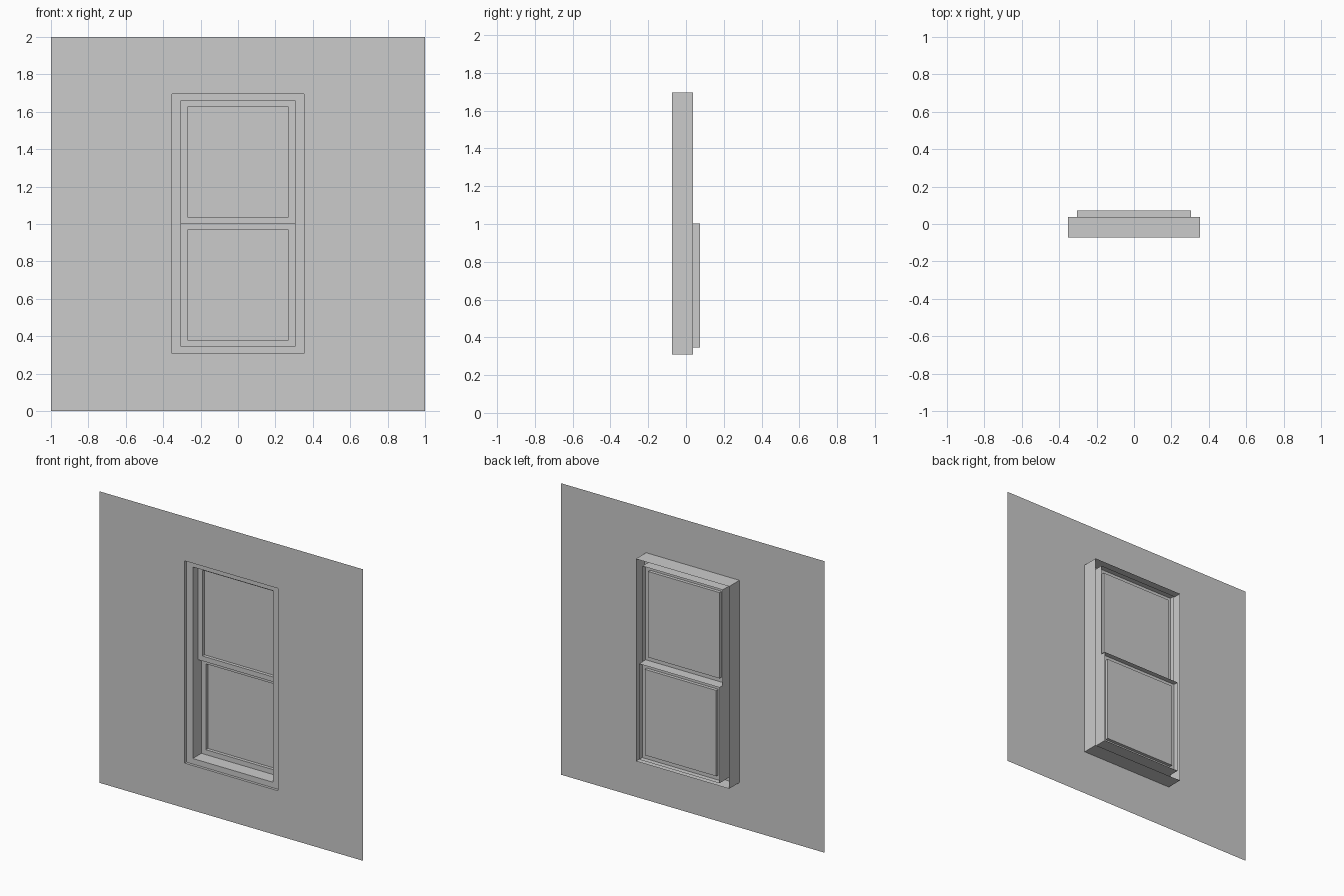
import bpy, bmesh

if "Cube" in bpy.data.objects:
    bpy.data.objects.remove(bpy.data.objects["Cube"])


def rect_profile(name, loops, fill=False):
    """Connect successive rectangles (half width, z low, z high, y); optionally cap the last."""
    bm = bmesh.new()
    rings = []
    for w, z0, z1, y in loops:
        corners = [(-w, y, z0), (w, y, z0), (w, y, z1), (-w, y, z1)]
        rings.append([bm.verts.new(c) for c in corners])
    for a, b in zip(rings, rings[1:]):
        for i in range(4):
            j = (i + 1) % 4
            bm.faces.new((a[i], a[j], b[j], b[i]))
    if fill:
        bm.faces.new(rings[-1])
    mesh = bpy.data.meshes.new(name)
    bm.to_mesh(mesh)
    bm.free()
    obj = bpy.data.objects.new(name, mesh)
    bpy.context.collection.objects.link(obj)
    return obj


def sash(name, z0, z1, front, back):
    """Open-backed sash: outer sides, front face, inner reveal and pane."""
    w, rail, pane = 0.305, 0.034, front + 0.022
    rect_profile(name, [
        (w, z0, z1, back),
        (w, z0, z1, front),
        (w - rail, z0 + rail, z1 - rail, front),
        (w - rail, z0 + rail, z1 - rail, pane)], fill=True)


WALL_Y, FRAME_Y, MID_Y, BACK_Y = -0.073, -0.055, 0.038, 0.073

# wall sheet with a shallow reveal around the opening
rect_profile("wall", [
    (1.0, 0.0, 2.0, WALL_Y),
    (0.354, 0.308, 1.696, WALL_Y),
    (0.354, 0.308, 1.696, FRAME_Y)])

# window frame: outer shell, front face, jambs (open at the back)
rect_profile("window_frame", [
    (0.354, 0.308, 1.696, MID_Y),
    (0.354, 0.308, 1.696, FRAME_Y),
    (0.305, 0.346, 1.66, FRAME_Y),
    (0.305, 0.346, 1.66, MID_Y)])

# upper sash in front, lower sash behind it
sash("upper_sash", 1.003, 1.66, 0.001, MID_Y)
sash("lower_sash", 0.346, 1.003, MID_Y, BACK_Y)
